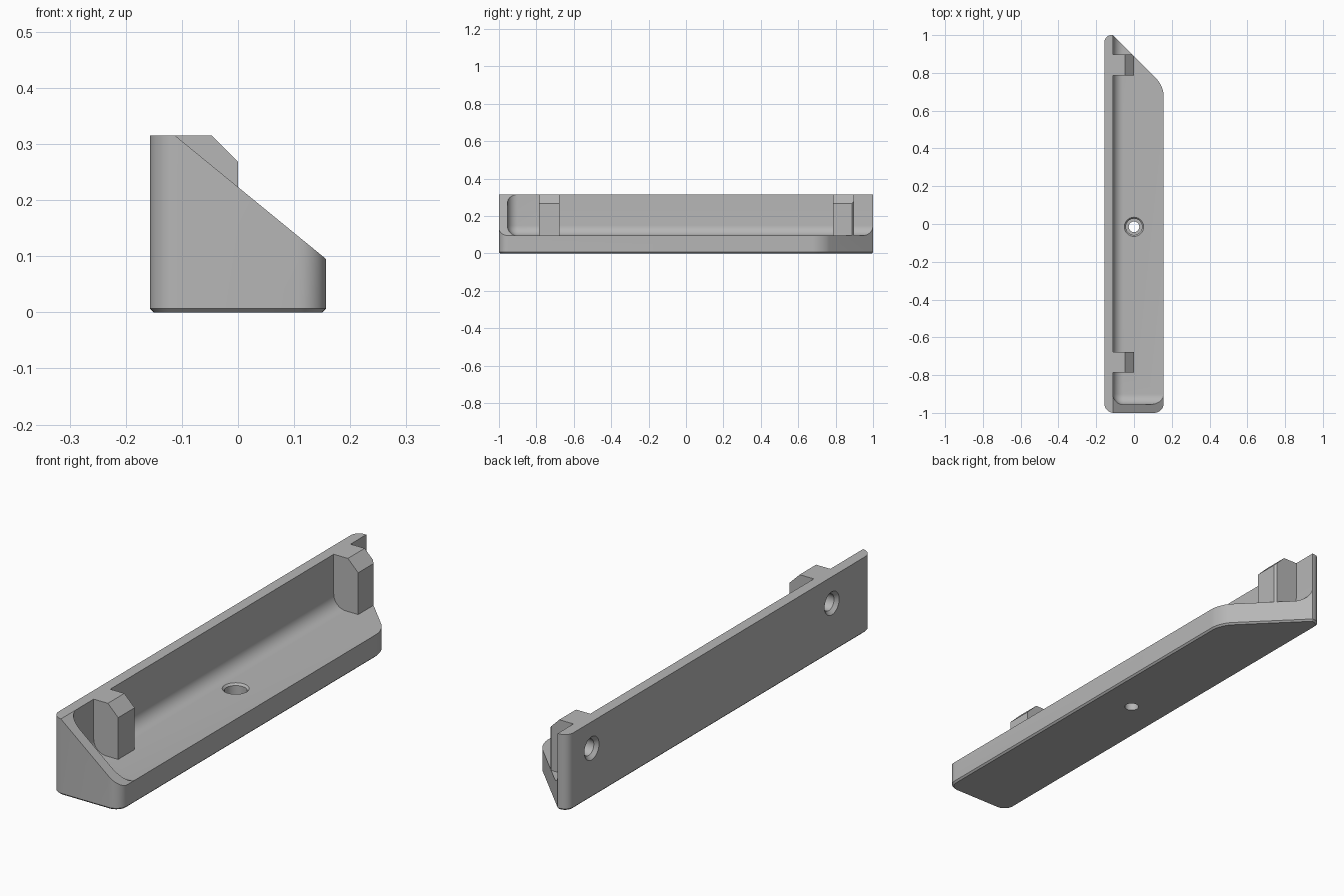
import bpy, bmesh, math
from mathutils import Matrix, Vector

if "Cube" in bpy.data.objects:
    bpy.data.objects.remove(bpy.data.objects["Cube"], do_unlink=True)

grey = bpy.data.materials.new("plain_grey")
grey.use_nodes = True
grey.diffuse_color = (0.47, 0.47, 0.47, 1)
grey.node_tree.nodes["Principled BSDF"].inputs["Base Color"].default_value = (0.47, 0.47, 0.47, 1)

HALF = 0.157      # half depth of the base
WALL = -0.112     # inner face of the back wall
FLOOR = 0.095
TOP = 0.315


def finish(bm, name):
    bmesh.ops.recalc_face_normals(bm, faces=bm.faces)
    mesh = bpy.data.meshes.new(name)
    bm.to_mesh(mesh)
    bm.free()
    mesh.materials.append(grey)
    obj = bpy.data.objects.new(name, mesh)
    bpy.context.collection.objects.link(obj)
    return obj


def prism(points, direction):
    """Extrude a closed outline along a direction."""
    bm = bmesh.new()
    face = bm.faces.new([bm.verts.new(p) for p in points])
    ext = bmesh.ops.extrude_face_region(bm, geom=[face], use_keep_orig=True)
    verts = [v for v in ext["geom"] if isinstance(v, bmesh.types.BMVert)]
    bmesh.ops.translate(bm, verts=verts, vec=direction)
    bmesh.ops.recalc_face_normals(bm, faces=bm.faces)
    return bm


def side_prism(profile, y0, y1, name):
    return finish(prism([(x, y0, z) for x, z in profile], (0, y1 - y0, 0)), name)


def lathe(profile, name, matrix):
    """Turn a (radius, height) profile into a capped solid."""
    bm = bmesh.new()
    n = 40
    rings = [[bm.verts.new((r * math.cos(2 * math.pi * i / n),
                            r * math.sin(2 * math.pi * i / n), z))
              for i in range(n)] for r, z in profile]
    for a, b in zip(rings, rings[1:]):
        for i in range(n):
            j = (i + 1) % n
            bm.faces.new((a[i], a[j], b[j], b[i]))
    bm.faces.new(rings[0])
    bm.faces.new(rings[-1])
    bm.transform(matrix)
    return finish(bm, name)


def combine(obj, other, operation):
    mod = obj.modifiers.new(operation.title(), 'BOOLEAN')
    mod.operation = operation
    mod.solver = 'EXACT'
    mod.object = other
    bpy.context.view_layer.objects.active = obj
    bpy.ops.object.modifier_apply(modifier=mod.name)
    bpy.data.objects.remove(other, do_unlink=True)


# Sloped solid, oversized so the outline trims it later
slope = (FLOOR - TOP) / (HALF - WALL)


def height(x):
    return TOP + slope * (x - WALL)


bracket = side_prism([(-0.3, -0.1), (0.3, -0.1), (0.3, height(0.3)), (-0.3, height(-0.3))],
                     -1.3, 1.3, "bracket")

# Scooped tray with filleted inner edges
bm = prism([(WALL, -0.955, FLOOR), (0.6, -0.955, FLOOR), (0.6, 1.6, FLOOR), (WALL, 1.6, FLOOR)],
           (0, 0, 0.8))
bmesh.ops.bevel(bm, geom=bm.edges[:], offset=0.055, segments=10, profile=0.5, affect='EDGES')
combine(bracket, finish(bm, "tray_cutter"), 'DIFFERENCE')

# Two screw posts against the wall
posts = ((-0.785, -0.677), (0.787, 0.897))
for y0, y1 in posts:
    post = side_prism([(-0.14, 0.05), (0, 0.05), (0, 0.268), (-0.14, 0.408)], y0, y1, "post")
    combine(bracket, post, 'UNION')

# Outline with rounded corners, one diagonal end and a chamfered underside
corners = [((-HALF, -1), 0.05), ((HALF, -1), 0.05), ((HALF, 0.73), 0.05),
           ((WALL, 1), 0), ((-HALF, 1), 0.038)]
bm = prism([(x, y, 0) for (x, y), r in corners], (0, 0, TOP))
for (x, y), r in corners:
    if r:
        edges = [e for e in bm.edges
                 if all((v.co.xy - Vector((x, y))).length < 1e-4 for v in e.verts)]
        bmesh.ops.bevel(bm, geom=edges, offset=r, segments=8, profile=0.5, affect='EDGES')
underside = [e for e in bm.edges if all(v.co.z < 1e-5 for v in e.verts)]
bmesh.ops.bevel(bm, geom=underside, offset=0.007, segments=1, affect='EDGES')
combine(bracket, finish(bm, "outline"), 'INTERSECT')

# Stepped screw hole through the floor
combine(bracket, lathe([(0.028, -0.05), (0.028, 0.045), (0.043, 0.045), (0.043, 0.087),
                        (0.053, 0.097), (0.053, 0.15)], "floor_hole",
                       Matrix.Translation((0, -0.015, 0))), 'DIFFERENCE')

# Blind screw holes in the back of the wall, one behind each post
for y0, y1 in posts:
    place = Matrix.Translation((-HALF, (y0 + y1) / 2, 0.205)) @ Matrix.Rotation(-math.pi / 2, 4, 'Y')
    combine(bracket, lathe([(0.034, -0.11), (0.034, -0.014), (0.048, 0), (0.048, 0.05)],
                           "wall_hole", place), 'DIFFERENCE')

bpy.ops.object.select_all(action='DESELECT')
bracket.select_set(True)
bpy.context.view_layer.objects.active = bracket
bpy.ops.object.shade_smooth_by_angle(angle=math.radians(25))
